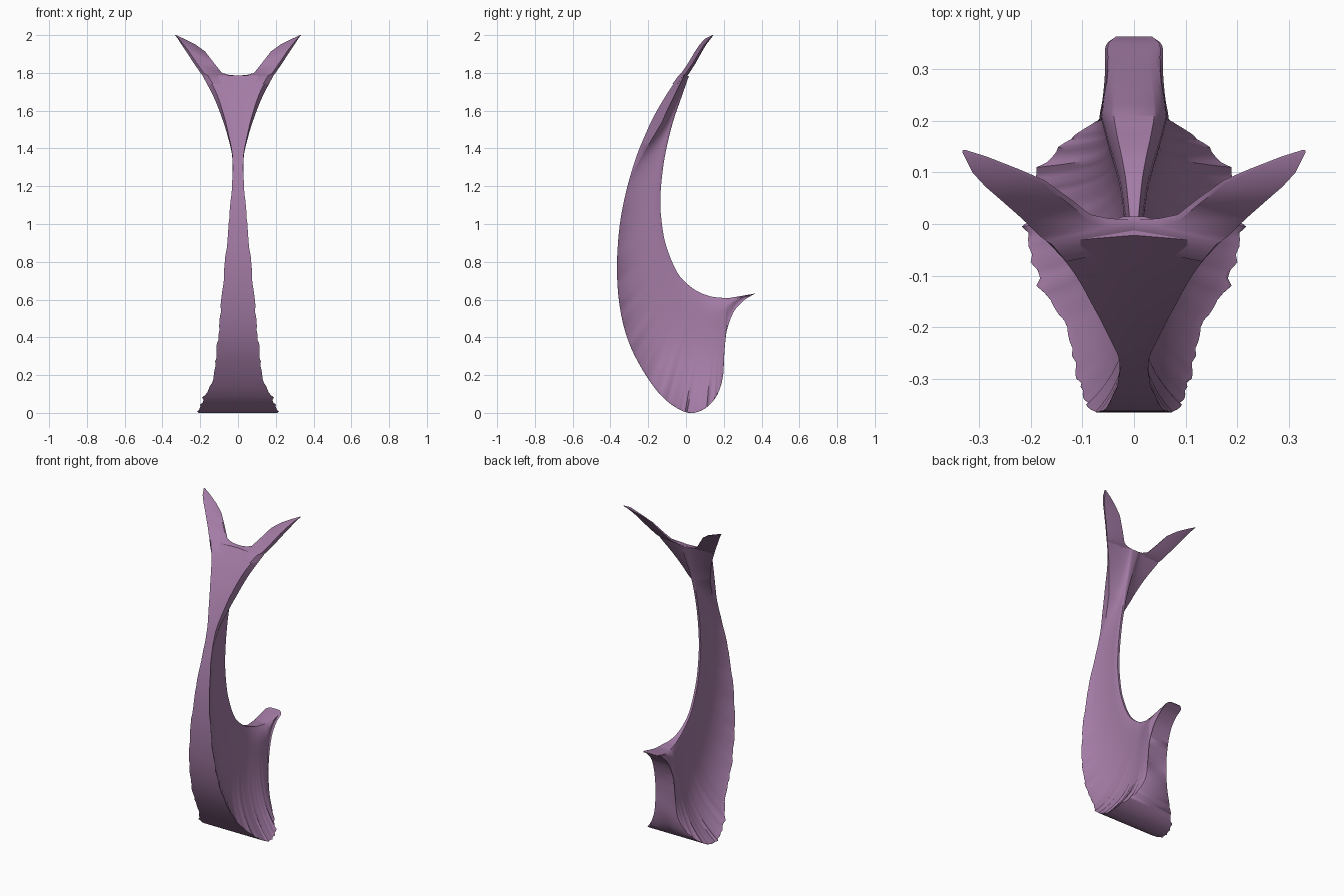
import bpy, bmesh, random
from mathutils import Vector

if "Cube" in bpy.data.objects:
    bpy.data.objects.remove(bpy.data.objects["Cube"])

random.seed(4)
mat = bpy.data.materials.new("dusty lilac")
mat.diffuse_color = (0.37, 0.20, 0.38, 1)
mat.use_nodes = True
mat.node_tree.nodes["Principled BSDF"].inputs["Base Color"].default_value = mat.diffuse_color

# Outer rim: y, z, half width (fork, front, bottom, back, lip)
OUTER = [(-.035, 1.785, .187), (-.1, 1.69, .13), (-.165, 1.58, .088), (-.217, 1.47, .055),
         (-.265, 1.35, .03), (-.315, 1.18, .034), (-.35, 1.0, .05), (-.365, .8, .068),
         (-.358, .62, .085), (-.33, .46, .10), (-.28, .32, .113), (-.2, .18, .13),
         (-.12, .08, .185), (-.03, .015, .207), (.04, 0, .207), (.11, .03, .183),
         (.165, .095, .125), (.195, .19, .08), (.203, .32, .068), (.215, .43, .066),
         (.25, .53, .06), (.30, .59, .056), (.345, .62, .055), (.364, .63, .035)]
# Inner rim: y, z, half width, matched to the outer rim
INNER = [(.015, 1.783, .03), (-.028, 1.66, .02), (-.063, 1.56, .015), (-.09, 1.46, .013),
         (-.115, 1.34, .012), (-.132, 1.2, .012), (-.135, 1.08, .012), (-.12, .95, .012),
         (-.10, .87, .012), (-.065, .78, .012), (-.03, .72, .013), (.01, .68, .016),
         (.05, .65, .022), (.09, .63, .03), (.13, .617, .043), (.16, .612, .055),
         (.185, .61, .064), (.205, .608, .07), (.225, .608, .07), (.25, .612, .066),
         (.28, .617, .06), (.32, .624, .057), (.35, .629, .055), (.364, .633, .035)]
STEPS = 6
COLS = 16


def spline(points):
    """Catmull-Rom samples through the points."""
    p = [Vector(q) for q in points]
    p = [2 * p[0] - p[1]] + p + [2 * p[-1] - p[-2]]
    out = []
    for i in range(1, len(p) - 2):
        a, b, c, d = p[i - 1:i + 3]
        for k in range(STEPS):
            t = k / STEPS
            out.append(.5 * (2 * b + (c - a) * t + (2 * a - 5 * b + 4 * c - d) * t * t
                             + (3 * b - a - 3 * c + d) * t ** 3))
    return out + [p[-2]]


def loft(name, rows):
    """Closed skin through equal closed rings."""
    bm = bmesh.new()
    rings = [[bm.verts.new(co) for co in row] for row in rows]
    n = len(rings[0])
    for a, b in zip(rings, rings[1:]):
        for i in range(n):
            j = (i + 1) % n
            bm.faces.new((a[i], a[j], b[j], b[i]))
    bm.faces.new(rings[0])
    bm.faces.new(rings[-1])
    bmesh.ops.recalc_face_normals(bm, faces=bm.faces)
    mesh = bpy.data.meshes.new(name)
    bm.to_mesh(mesh)
    bm.free()
    mesh.materials.append(mat)
    ob = bpy.data.objects.new(name, mesh)
    bpy.context.collection.objects.link(ob)
    bpy.ops.object.select_all(action='DESELECT')
    ob.select_set(True)
    bpy.context.view_layer.objects.active = ob
    bpy.ops.object.shade_smooth_by_angle(angle=0.8)
    return ob


# Keel: wide ragged flange narrowing to a thin web, then the rounded inner rim
rows = []
for o, i in zip(spline(OUTER), spline(INNER)):
    w, r = o.z, i.z
    if o.y < 1.3 and o.x < .17:
        w *= 1 + random.uniform(-.05, .04)
    web = .8 * min(w, r)
    fork = min(1, max(0, (o.y - 1.25) / .3))
    back = .5 * fork                       # the fork's outer edges sweep backward
    side = [(w * (1 - .13 * fork), o.x, o.y)]
    for k in range(COLS + 1):
        u = k / COLS
        s = u * u * (3 - 2 * u)
        x = web + (w - web) * (1 - s) ** (3.5 - 1.3 * fork) + (r - web) * s ** 4
        if s > .85:
            x *= 1 - .45 * ((s - .85) / .15) ** 2
        t = max(back + (1 - back) * s, .002)
        side.append((x, o.x + (i.x - o.x) * t, o.y + (i.y - o.y) * t))
    dip = .07 * w * fork                   # shallow hollow below the fork
    rows.append([(0, o.x + dip, o.y)] + side + [(-x, y, z) for x, y, z in reversed(side)])
loft("keel", rows)

# Fork prongs: y, z, inner x, outer x
PRONG = [(-.045, 1.74, 0, .155), (-.012, 1.785, 0, .187), (-.006, 1.79, .05, .19),
         (.004, 1.80, .085, .199), (.038, 1.85, .125, .233), (.076, 1.914, .175, .275),
         (.1, 1.95, .225, .299), (.126, 1.98, .285, .318), (.142, 2.0, .328, .333)]
for sign, label in ((1, "right_prong"), (-1, "left_prong")):
    rows = []
    for n, (y, z, a, b) in enumerate(PRONG):
        f = 1 - n / (len(PRONG) - 1)
        fwd = min(.028, .8 * (b - a))
        rows.append([(sign * a, y, z), (sign * (a + .85 * (b - a)), y - fwd, z),
                     (sign * b, y - .1 * fwd, z),
                     (sign * (a + .5 * (b - a)), y + .012 * f + .002, z),
                     (sign * a, y + .02 * f + .002, z)])
    loft(label, rows)
